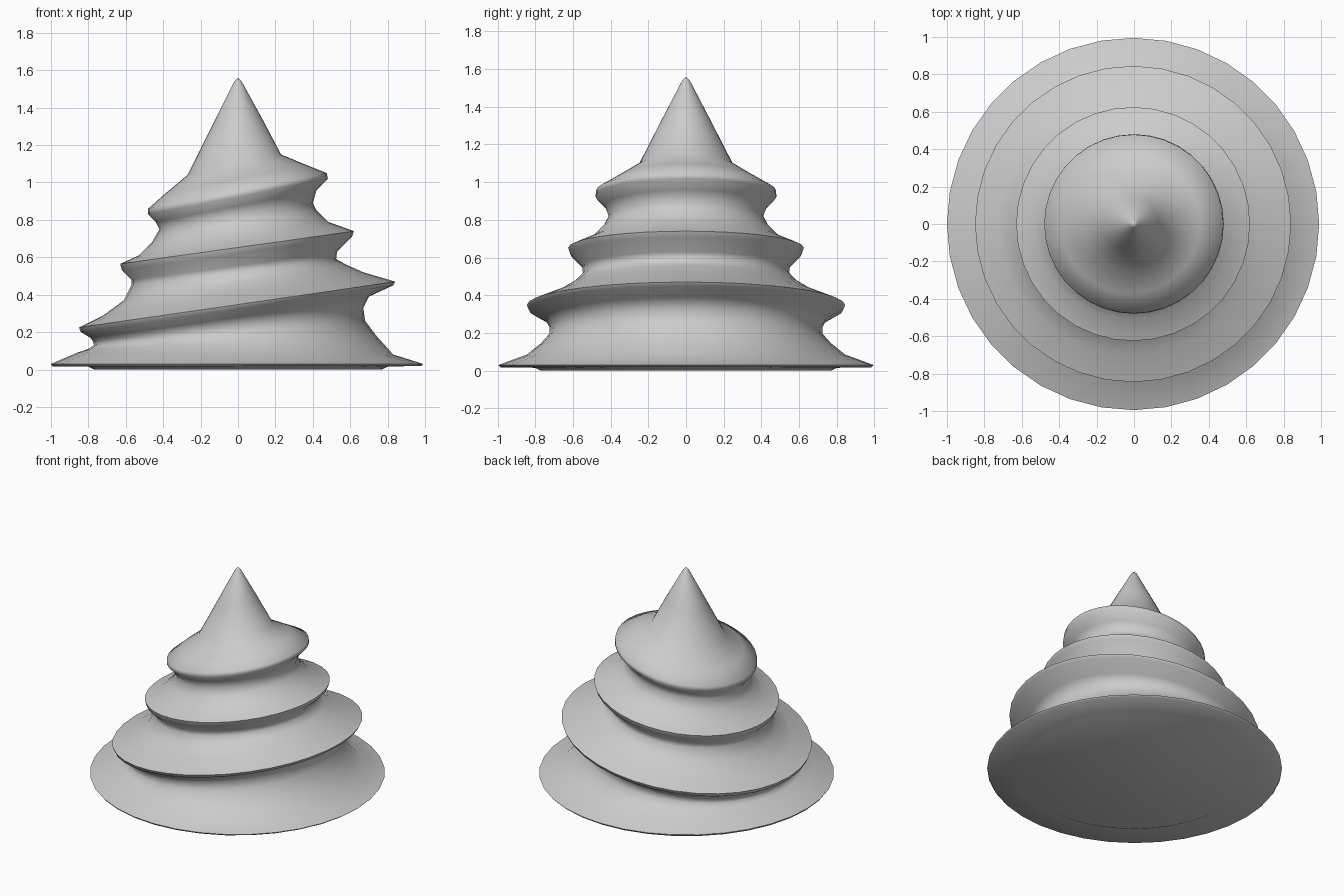
import bpy
import bmesh
from math import cos, sin, pi, radians

SIDES = 36

# Remove the default cube
default_cube = bpy.data.objects.get("Cube")
if default_cube:
    bpy.data.objects.remove(default_cube, do_unlink=True)


def make_material(name, colour):
    material = bpy.data.materials.new(name)
    material.use_nodes = True
    material.diffuse_color = colour
    shader = material.node_tree.nodes["Principled BSDF"]
    shader.inputs["Base Color"].default_value = colour
    shader.inputs["Roughness"].default_value = 0.8
    return material


def ring_point(row, angle):
    """Blend the low (-x) and high (+x) profile sides around the tilted ring."""
    low_radius, low_height, high_radius, high_height = row
    blend = (1 + cos(angle)) / 2
    radius = low_radius + (high_radius - low_radius) * blend
    height = low_height + (high_height - low_height) * blend
    return radius * cos(angle), radius * sin(angle), height


def tilted_lathe(name, rows, apex_height, material):
    """Turn a profile whose rings tilt from -x up to +x, closed at both ends."""
    bm = bmesh.new()
    rings = []
    for row in rows:
        points = [ring_point(row, 2 * pi * i / SIDES) for i in range(SIDES)]
        rings.append([bm.verts.new(point) for point in points])
    for lower, upper in zip(rings, rings[1:]):
        for i in range(SIDES):
            j = (i + 1) % SIDES
            bm.faces.new((lower[i], lower[j], upper[j], upper[i]))

    # Flat underside and pointed tip
    bm.faces.new(list(reversed(rings[0])))
    apex = bm.verts.new((0, 0, apex_height))
    for i in range(SIDES):
        bm.faces.new((rings[-1][i], rings[-1][(i + 1) % SIDES], apex))
    bmesh.ops.recalc_face_normals(bm, faces=bm.faces)

    mesh = bpy.data.meshes.new(name)
    bm.to_mesh(mesh)
    bm.free()
    mesh.materials.append(material)
    obj = bpy.data.objects.new(name, mesh)
    bpy.context.collection.objects.link(obj)
    return obj


# Each row: radius and height on the low side, then on the high side
base_skirt = [
    (.77, 0, .77, 0),
    (.8, .015, .8, .015),
    (.99, .015, .98, .02),
    (1, .03, .99, .03),
    (.86, .09, .83, .08),
    (.8, .11, .74, .18),
    (.77, .13, .68, .26),
]
lower_tier = [
    (.775, .15, .67, .33),
    (.79, .17, .7, .39),
    (.84, .2, .83, .45),
    (.85, .225, .84, .47),
    (.72, .29, .67, .52),
    (.61, .37, .58, .56),
    (.57, .45, .525, .59),
]
middle_tier = [
    (.57, .48, .53, .63),
    (.62, .53, .61, .71),
    (.63, .565, .62, .74),
    (.53, .61, .48, .79),
    (.46, .68, .42, .85),
    (.42, .75, .4, .89),
]
top_cone = [
    (.44, .79, .42, .96),
    (.48, .83, .48, 1.02),
    (.48, .86, .475, 1.05),
    (.39, .94, .35, 1.1),
    (.27, 1.04, .23, 1.15),
    (.15, 1.28, .13, 1.34),
    (.02, 1.54, .02, 1.54),
]

# One continuous tree with four stacked, slanted skirts
plain_grey = make_material("plain_grey", (0.6, 0.6, 0.6, 1))
tree = tilted_lathe("tiered_tree", base_skirt + lower_tier + middle_tier + top_cone,
                    1.56, plain_grey)

# Soft shading, with only the underside edge kept crisp
bpy.ops.object.select_all(action="DESELECT")
tree.select_set(True)
bpy.context.view_layer.objects.active = tree
bpy.ops.object.shade_smooth_by_angle(angle=radians(75))
